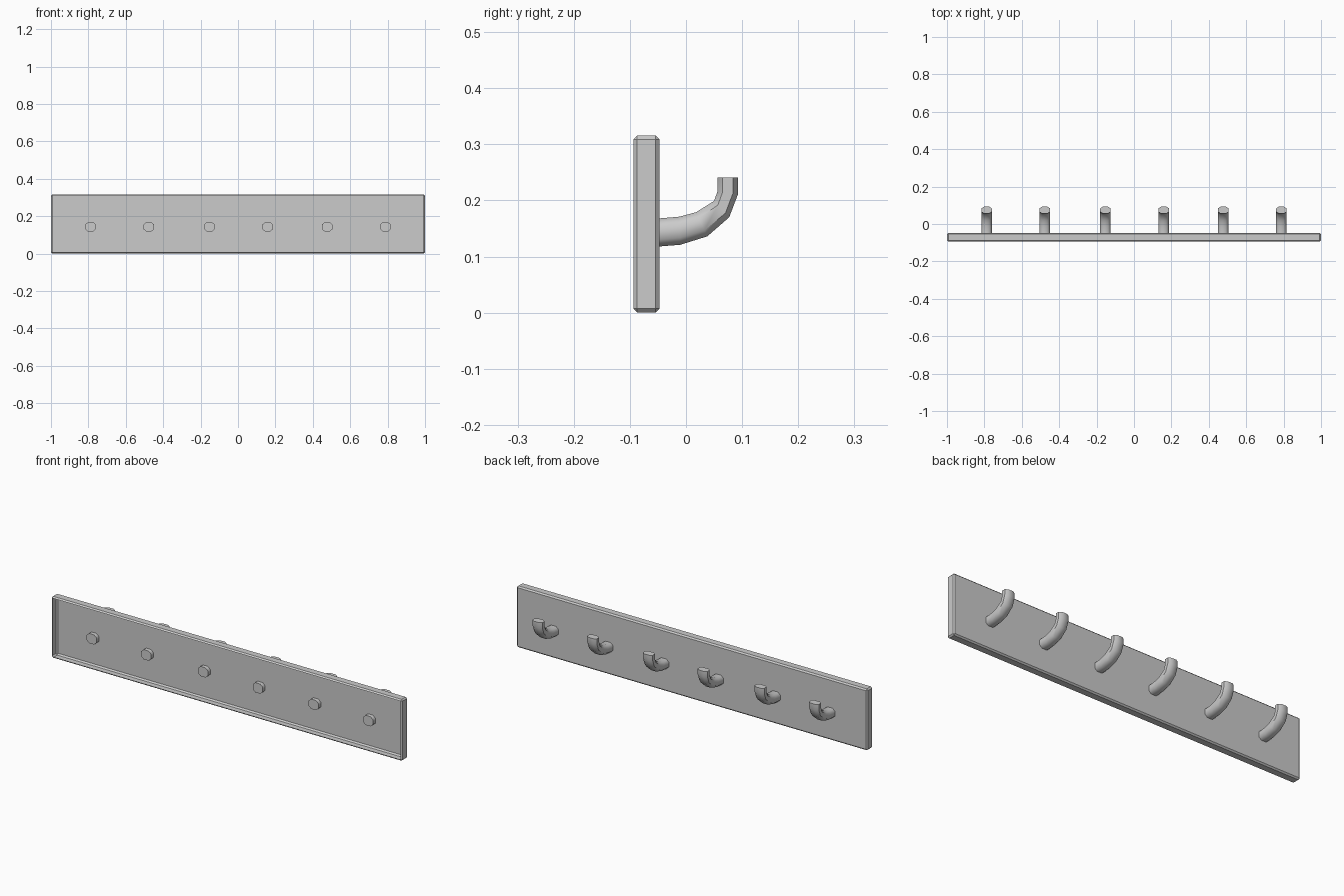
import bpy, bmesh
from mathutils import Vector

if "Cube" in bpy.data.objects:
    bpy.data.objects.remove(bpy.data.objects["Cube"])


def finish(name, bm, smooth=None):
    mesh = bpy.data.meshes.new(name)
    bm.to_mesh(mesh)
    bm.free()
    ob = bpy.data.objects.new(name, mesh)
    bpy.context.collection.objects.link(ob)
    if smooth:
        bpy.ops.object.select_all(action='DESELECT')
        ob.select_set(True)
        bpy.context.view_layer.objects.active = ob
        bpy.ops.object.shade_smooth_by_angle(angle=smooth)
    return ob


# Board: bevelled box, open on the wall side (-y)
def make_board():
    bm = bmesh.new()
    bmesh.ops.create_cube(bm, size=1)
    for v in bm.verts:
        v.co = Vector((v.co.x * 2, v.co.y * 0.047 - 0.0705, v.co.z * 0.316 + 0.158))
    bmesh.ops.bevel(bm, geom=bm.edges[:], offset=0.007, segments=1,
                    profile=0.5, affect='EDGES')
    bm.normal_update()
    wall_face = [f for f in bm.faces if f.normal.y < -0.99]
    bmesh.ops.delete(bm, geom=wall_face, context='FACES')
    finish("board", bm)


# Hook: chamfered square section swept between a lower and an upper (y, z) outline
LOWER = [(-0.067, 0.118), (-0.047, 0.118), (-0.010, 0.121), (0.038, 0.136),
         (0.077, 0.170), (0.093, 0.212), (0.093, 0.241)]
UPPER = [(-0.067, 0.168), (-0.047, 0.168), (-0.012, 0.171), (0.018, 0.179),
         (0.050, 0.199), (0.056, 0.216), (0.056, 0.241)]
SECTION = [(-1, 0.25), (-0.5, 0), (0.5, 0), (1, 0.25),
           (1, 0.75), (0.5, 1), (-0.5, 1), (-1, 0.75)]


def make_hook(index, x):
    bm = bmesh.new()
    rings = []
    for lo, up in zip(LOWER, UPPER):
        a, b = Vector((x, *lo)), Vector((x, *up))
        rings.append([bm.verts.new(a.lerp(b, t) + Vector((s * 0.028, 0, 0)))
                      for s, t in SECTION])
    n = len(SECTION)
    for r0, r1 in zip(rings, rings[1:]):
        for i in range(n):
            j = (i + 1) % n
            bm.faces.new((r0[i], r0[j], r1[j], r1[i]))
    bm.faces.new(rings[0])
    bm.faces.new(rings[-1])
    bmesh.ops.recalc_face_normals(bm, faces=bm.faces[:])
    finish(f"hook_{index}", bm, smooth=0.9)


make_board()
for k, x in enumerate((-0.788, -0.477, -0.153, 0.159, 0.477, 0.788)):
    make_hook(k + 1, x)
